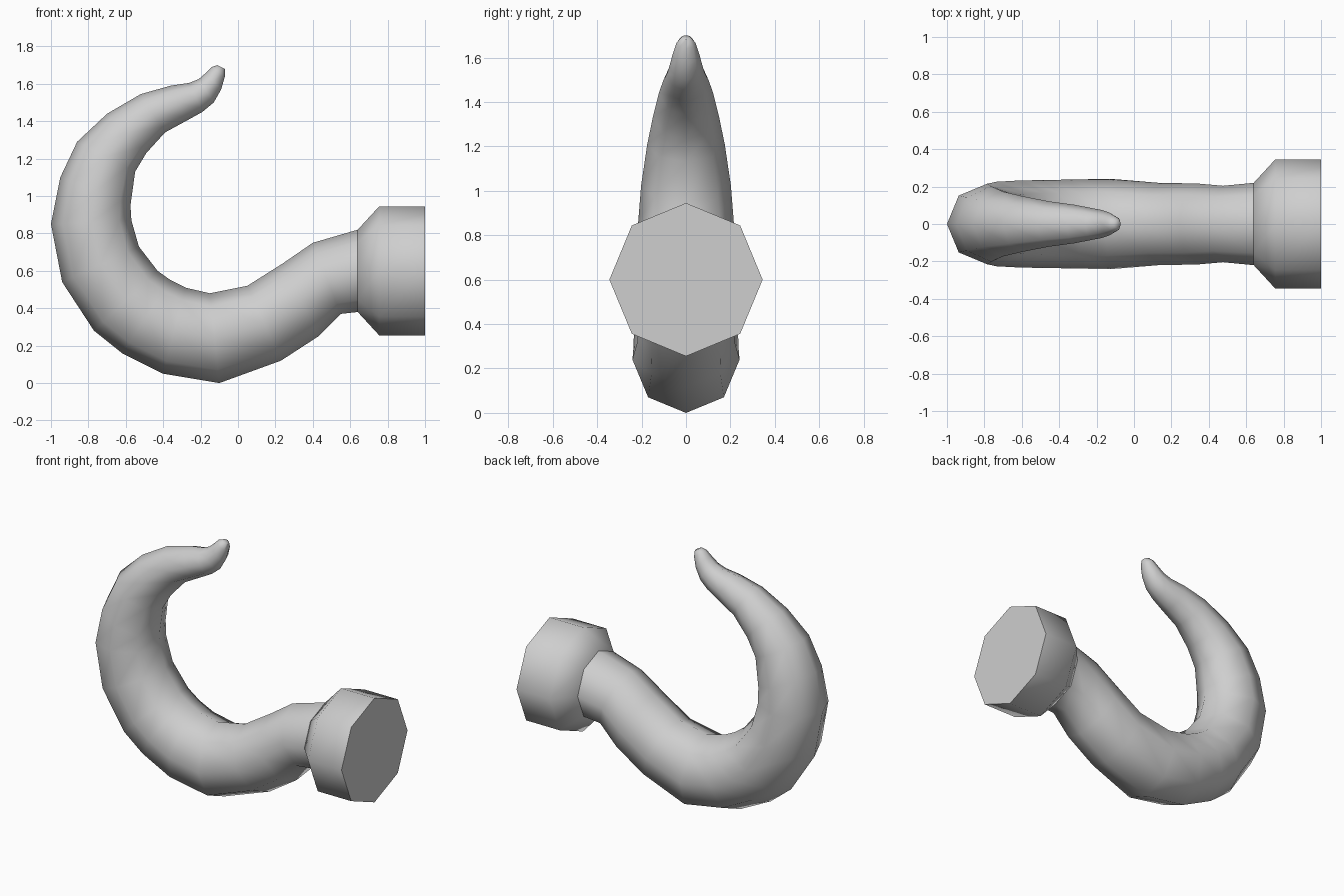
import bpy
import bmesh
import math
from mathutils import Vector

default_cube = bpy.data.objects.get("Cube")
if default_cube:
    bpy.data.objects.remove(default_cube, do_unlink=True)

SIDES = 8


def make_material(name, colour):
    material = bpy.data.materials.new(name)
    material.use_nodes = True
    material.diffuse_color = colour
    material.node_tree.nodes["Principled BSDF"].inputs["Base Color"].default_value = colour
    return material


def loft(name, sections, material):
    """Skin a closed octagonal tube through rings given as (outer x, z, inner x, z)."""
    bm = bmesh.new()
    rings = []
    for outer_x, outer_z, inner_x, inner_z in sections:
        outer = Vector((outer_x, 0, outer_z))
        inner = Vector((inner_x, 0, inner_z))
        centre = (outer + inner) / 2
        across = (inner - outer) / 2
        sideways = Vector((0, across.length, 0))
        ring = []
        for i in range(SIDES):
            angle = math.tau * i / SIDES
            offset = across * math.cos(angle) + sideways * math.sin(angle)
            ring.append(bm.verts.new(centre + offset))
        rings.append(ring)
    for first, second in zip(rings, rings[1:]):
        for i in range(SIDES):
            j = (i + 1) % SIDES
            bm.faces.new((first[i], first[j], second[j], second[i]))
    bm.faces.new(rings[0])
    bm.faces.new(rings[-1])
    bmesh.ops.recalc_face_normals(bm, faces=bm.faces[:])
    mesh = bpy.data.meshes.new(name)
    bm.to_mesh(mesh)
    bm.free()
    mesh.materials.append(material)
    obj = bpy.data.objects.new(name, mesh)
    bpy.context.collection.objects.link(obj)

    # Round sides stay smooth, flat end caps stay crisp
    bpy.ops.object.select_all(action="DESELECT")
    obj.select_set(True)
    bpy.context.view_layer.objects.active = obj
    bpy.ops.object.shade_smooth_by_angle(angle=math.radians(62))
    return obj


grey = make_material("plain grey", (0.62, 0.62, 0.62, 1))

# Curled hook, from the collar round to the upturned tip
hook_sections = [
    (0.64, 0.38, 0.64, 0.82),
    (0.55, 0.37, 0.40, 0.75),
    (0.43, 0.25, 0.24, 0.64),
    (0.23, 0.12, 0.05, 0.52),
    (-0.10, 0, -0.15, 0.48),
    (-0.40, 0.05, -0.28, 0.51),
    (-0.62, 0.16, -0.36, 0.55),
    (-0.77, 0.28, -0.43, 0.60),
    (-0.94, 0.54, -0.53, 0.73),
    (-1, 0.85, -0.57, 0.87),
    (-0.95, 1.10, -0.575, 0.95),
    (-0.86, 1.29, -0.55, 1.13),
    (-0.70, 1.44, -0.49, 1.23),
    (-0.52, 1.545, -0.39, 1.34),
    (-0.36, 1.59, -0.28, 1.40),
    (-0.26, 1.605, -0.19, 1.45),
    (-0.21, 1.625, -0.13, 1.50),
    (-0.17, 1.66, -0.09, 1.57),
    (-0.14, 1.69, -0.07, 1.64),
    (-0.11, 1.70, -0.07, 1.68),
]
loft("curled_hook", hook_sections, grey)

# Octagonal collar with a tapered neck
collar_height = 0.60
collar_profile = [(0.64, 0.22), (0.755, 0.345), (1, 0.345)]
collar_sections = [(x, collar_height - r, x, collar_height + r) for x, r in collar_profile]
loft("base_collar", collar_sections, grey)
